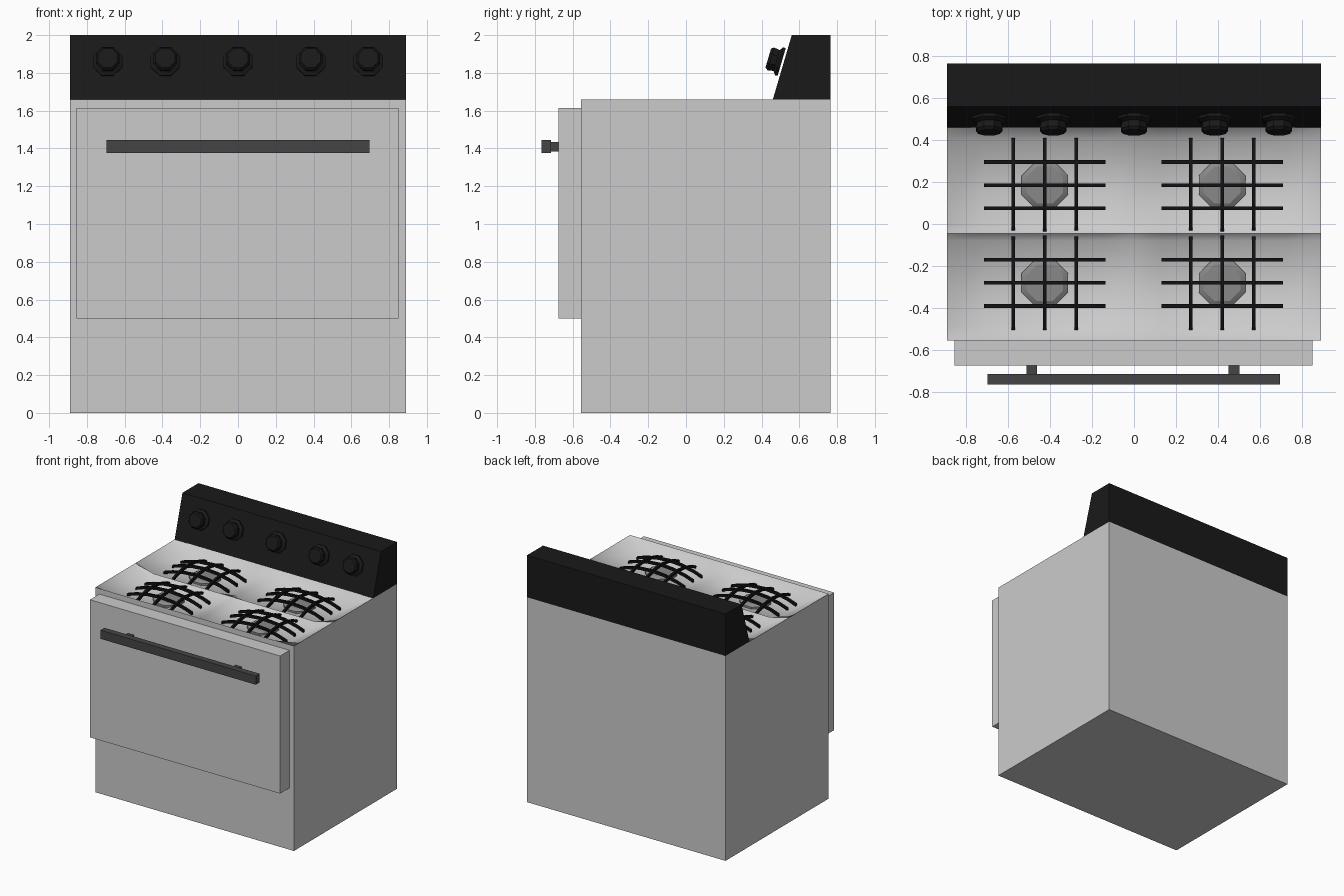
import bpy, bmesh, math
from mathutils import Matrix, Vector

if "Cube" in bpy.data.objects:
    bpy.data.objects.remove(bpy.data.objects["Cube"])


def material(name, v):
    m = bpy.data.materials.new(name)
    m.diffuse_color = (v, v, v, 1)
    m.use_nodes = True
    m.node_tree.nodes["Principled BSDF"].inputs["Base Color"].default_value = m.diffuse_color
    return m


BLACK = material("black_enamel", 0.01)
IRON = material("cast_iron", 0.006)
DARK = material("dark_metal", 0.06)
CAP = material("burner_metal", 0.25)


def finish(name, bm, mat=None, smooth=None):
    bmesh.ops.recalc_face_normals(bm, faces=bm.faces)
    me = bpy.data.meshes.new(name)
    bm.to_mesh(me)
    bm.free()
    ob = bpy.data.objects.new(name, me)
    bpy.context.collection.objects.link(ob)
    if mat:
        me.materials.append(mat)
    if smooth:
        bpy.ops.object.select_all(action='DESELECT')
        ob.select_set(True)
        bpy.context.view_layer.objects.active = ob
        bpy.ops.object.shade_smooth_by_angle(angle=math.radians(smooth))
    return ob


def box(name, lo, hi, mat=None):
    bm = bmesh.new()
    lo, hi = Vector(lo), Vector(hi)
    bmesh.ops.create_cube(bm, size=1, matrix=Matrix.Translation((lo + hi) / 2)
                          @ Matrix.Diagonal((*(hi - lo), 1)))
    return finish(name, bm, mat)


def loft(bm, rings):
    """Skin a list of vertex rings and cap both ends."""
    rings = [[bm.verts.new(p) for p in r] for r in rings]
    n = len(rings[0])
    for a, b in zip(rings, rings[1:]):
        for i in range(n):
            j = (i + 1) % n
            bm.faces.new((a[i], a[j], b[j], b[i]))
    bm.faces.new(rings[0])
    bm.faces.new(rings[-1])


def lathe(name, profile, matrix, mat, sides=8):
    """Faceted turned part from (radius, height) pairs along local z."""
    bm = bmesh.new()
    ang = [2 * math.pi * (i + 0.5) / sides for i in range(sides)]
    loft(bm, [[matrix @ Vector((r * math.cos(a), r * math.sin(a), h)) for a in ang]
              for r, h in profile])
    return finish(name, bm, mat, 30)


TOP, RIDGE, WELL = 1.66, 1.62, 1.57

# Body shell, open on top where the sunken cooktop sits
bm = bmesh.new()
bmesh.ops.create_cube(bm, size=1, matrix=Matrix.Translation((0, 0.105, TOP / 2))
                      @ Matrix.Diagonal((1.78, 1.32, TOP, 1)))
bm.faces.ensure_lookup_table()
top = max(bm.faces, key=lambda f: f.calc_center_median().z)
bmesh.ops.delete(bm, geom=[top], context='FACES_ONLY')
finish("body", bm)

# Cooktop: four shallow wells separated by low ridges
xs = [-0.89, -0.72, -0.14, 0, 0.14, 0.72, 0.89]
ys = [-0.555, -0.49, -0.08, -0.045, -0.01, 0.40, 0.465]
bm = bmesh.new()
grid = []
for i, x in enumerate(xs):
    col = []
    for j, y in enumerate(ys):
        z = TOP if i in (0, 6) or j in (0, 6) else RIDGE if i == 3 or j == 3 else WELL
        col.append(bm.verts.new((x, y, z)))
    grid.append(col)
for i in range(6):
    for j in range(6):
        bm.faces.new((grid[i][j], grid[i + 1][j], grid[i + 1][j + 1], grid[i][j + 1]))
finish("cooktop", bm, None, 60)


# Burners and arched grates
def grate_bar(bm, cx, cy, offset, half, along_x):
    rings = []
    for t in (-1, -0.75, -0.4, 0, 0.4, 0.75, 1):
        z = 1.65 - 0.055 * t * t
        if abs(offset) > 0.01:
            z -= 0.008
        ring = []
        for s, h in ((-1, -1), (1, -1), (1, 1), (-1, 1)):
            u, v = t * half, offset + s * 0.009
            dx, dy = (u, v) if along_x else (v, u)
            ring.append((cx + dx, cy + dy, z + h * 0.01))
        rings.append(ring)
    loft(bm, rings)


for side, cx in (("left", -0.425), ("right", 0.42)):
    for row, cy in (("front", -0.28), ("back", 0.185)):
        lathe(f"burner_{row}_{side}",
              [(0.12, WELL - 0.005), (0.12, WELL + 0.015), (0.095, WELL + 0.03)],
              Matrix.Translation((cx, cy, 0)), CAP)
        bm = bmesh.new()
        for k in (-1, 0, 1):
            grate_bar(bm, cx, cy, k * 0.11, 0.29, True)
            grate_bar(bm, cx, cy, k * 0.15, 0.225, False)
        finish(f"grate_{row}_{side}", bm, IRON)

# Sloped control panel
bm = bmesh.new()
profile = [(0.46, TOP), (0.765, TOP), (0.765, 2.0), (0.56, 2.0)]
loft(bm, [[(x, y, z) for y, z in profile] for x in (-0.89, 0.89)])
finish("control_panel", bm, BLACK)

# Knobs standing just off the panel, square to its slope
normal = Vector((0, -0.34, 0.10)).normalized()
turn = Vector((0, 0, 1)).rotation_difference(normal).to_matrix().to_4x4()
for i, x in enumerate((-0.69, -0.385, 0, 0.385, 0.69)):
    lathe(f"knob_{i + 1}",
          [(0.082, 0.012), (0.084, 0.026), (0.062, 0.04), (0.068, 0.072), (0.056, 0.086)],
          Matrix.Translation((x, 0.518, 1.854)) @ turn, BLACK)

# Oven door and its handle
box("oven_door", (-0.855, -0.675, 0.5), (0.85, -0.555, 1.615))
box("door_handle", (-0.697, -0.765, 1.375), (0.695, -0.715, 1.445), DARK)
for name, x in (("left", -0.487), ("right", 0.477)):
    box(f"handle_post_{name}", (x - 0.026, -0.72, 1.385), (x + 0.026, -0.67, 1.435), DARK)
